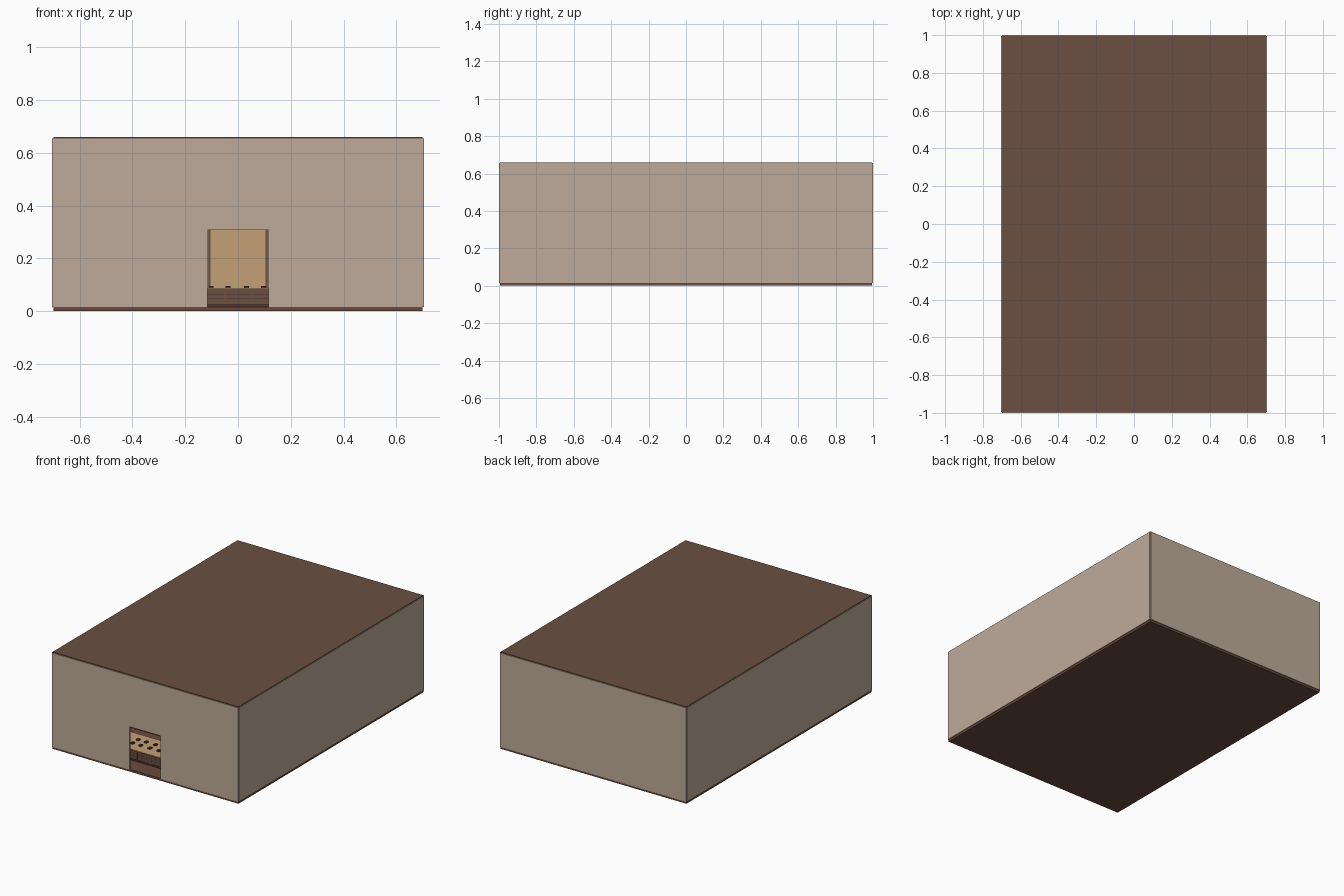
import bpy

if "Cube" in bpy.data.objects:
    bpy.data.objects.remove(bpy.data.objects["Cube"])

def mat(name, rgb):
    m = bpy.data.materials.new(name)
    lin = [(c / 255 / 12.92) if c <= 10 else ((c / 255 + 0.055) / 1.055) ** 2.4 for c in rgb]
    m.diffuse_color = (*lin, 1)
    m.use_nodes = True
    m.node_tree.nodes["Principled BSDF"].inputs["Base Color"].default_value = m.diffuse_color
    return m

BEIGE = mat("beige wall", (190, 171, 155))
BROWN = mat("brown wood", (107, 79, 66))
FLOOR = mat("floor brown", (107, 74, 63))
TAN = mat("tan wood", (196, 160, 118))
DARK = mat("dark brown", (72, 52, 44))

def box(name, x0, x1, y0, y1, z0, z1, material):
    """Axis-aligned box from its limits."""
    v = [(x, y, z) for x in (x0, x1) for y in (y0, y1) for z in (z0, z1)]
    f = [(0, 1, 3, 2), (4, 6, 7, 5), (0, 4, 5, 1), (2, 3, 7, 6), (0, 2, 6, 4), (1, 5, 7, 3)]
    me = bpy.data.meshes.new(name)
    me.from_pydata(v, [], f)
    me.materials.append(material)
    ob = bpy.data.objects.new(name, me)
    bpy.context.collection.objects.link(ob)
    return ob

# Shell: floor, roof and four walls centred on the floor's edges
X, Y, T = 0.70, 0.995, 0.005
Z0, Z1 = 0.015, 0.655
box("floor", -X, X, -Y, Y, 0, Z0, FLOOR)
box("roof", -X, X, -Y, Y, Z1, Z1 + 0.005, BROWN)
box("back_wall", -X, X, Y - T, Y + T, Z0, Z1, BEIGE)
for s, n in ((-1, "left"), (1, "right")):
    box(n + "_wall", s * X - T, s * X + T, -Y, Y, Z0, Z1, BEIGE)

# Front wall as one outline around the doorway
D, H = 0.116, 0.308
outline = [(-X, Z0), (-D, Z0), (-D, H), (D, H), (D, Z0), (X, Z0), (X, Z1), (-X, Z1)]
n = len(outline)
verts = [(x, y, z) for y in (-Y - T, -Y + T) for x, z in outline]
faces = [tuple(range(n)), tuple(range(2 * n - 1, n - 1, -1))]
faces += [(i, i + n, (i + 1) % n + n, (i + 1) % n) for i in range(n)]
me = bpy.data.meshes.new("front_wall")
me.from_pydata(verts, [], faces)
me.materials.append(BEIGE)
bpy.context.collection.objects.link(bpy.data.objects.new("front_wall", me))

# Tan panel with a brown frame on the back wall
box("back_panel", -0.104, 0.104, Y - 0.015, Y - T, Z0, 0.36, TAN)
for s in (-1, 1):
    box("panel_frame", s * 0.1075 - 0.0035, s * 0.1075 + 0.0035, Y - 0.02, Y - T, Z0, 0.36, BROWN)
box("panel_head", -0.111, 0.111, Y - 0.02, Y - T, 0.36, 0.368, BROWN)

# Low wide counter just inside the doorway
F, B = -0.875, -0.665
box("counter_body", -0.40, 0.40, F, B, Z0, 0.080, BROWN)
box("counter_edge", -0.405, 0.405, F - 0.004, B + 0.004, 0.080, 0.084, BROWN)
box("counter_top", -0.40, 0.40, F, B, 0.084, 0.087, TAN)
box("counter_plinth", -0.40, 0.40, F - 0.003, F, Z0, 0.026, DARK)
for z in (0.045, 0.062):
    box("counter_groove", -0.40, 0.40, F - 0.001, F, z, z + 0.002, DARK)
for x in (-0.25, -0.15, -0.05, 0.05, 0.15, 0.25):
    box("counter_post", x - 0.004, x + 0.004, F - 0.002, F, Z0, 0.080, BROWN)

# Small dark things lying on the counter
for x in (-0.23, -0.17, -0.10, -0.035, 0.035, 0.10, 0.17, 0.23):
    for y in (-0.80, -0.74):
        box("counter_item", x - 0.012, x + 0.007, y - 0.012, y + 0.012, 0.087, 0.095, DARK)

# Benches further inside
for i in range(5):
    y = -0.45 + i * 0.24
    for s in (-1, 1):
        a, b = sorted((s * 0.13, s * 0.55))
        box("bench", a, b, y - 0.04, y + 0.04, Z0, 0.055, BROWN)
